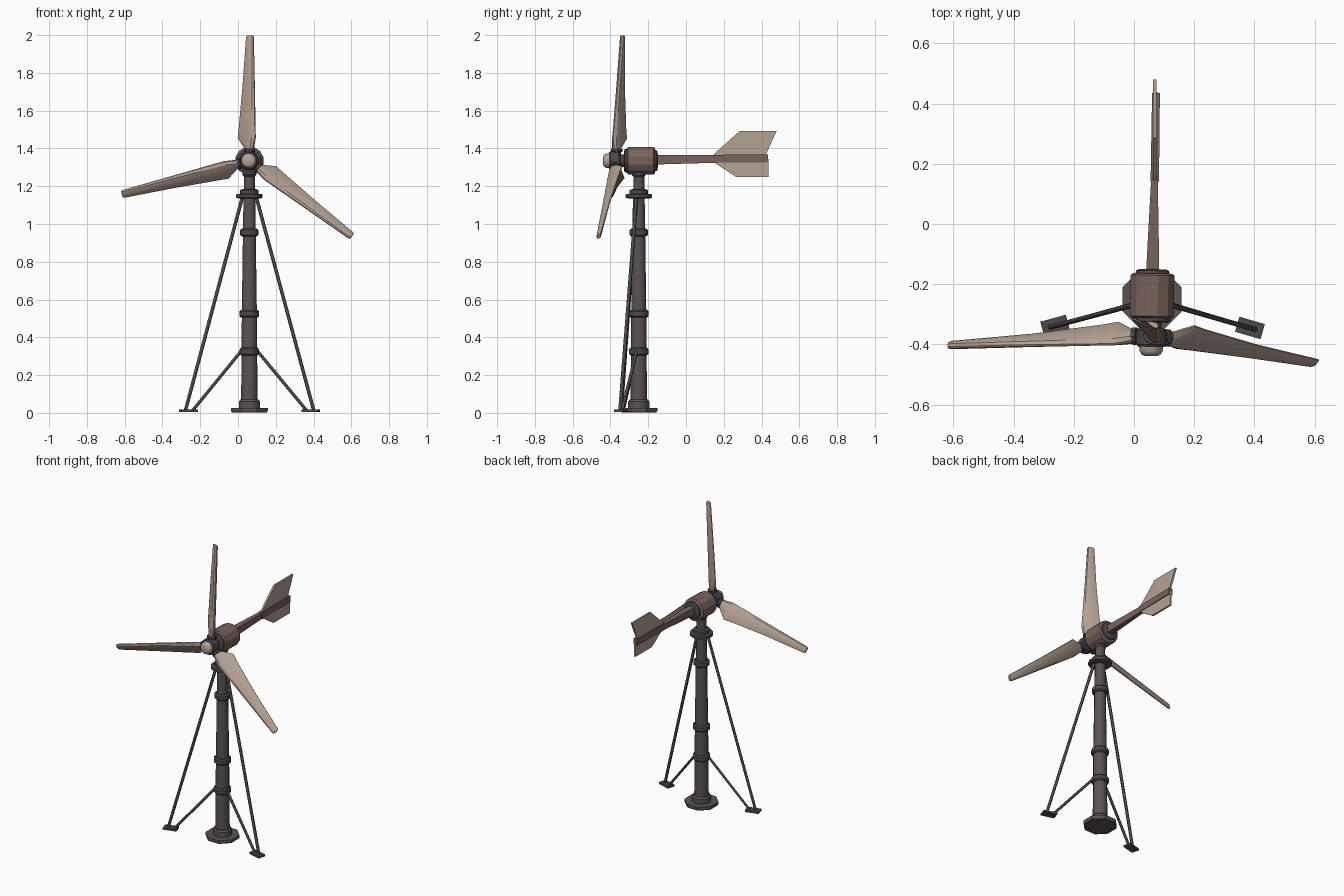
import bpy, bmesh, math
from mathutils import Vector

if "Cube" in bpy.data.objects:
    bpy.data.objects.remove(bpy.data.objects["Cube"])


def material(name, rgb):
    m = bpy.data.materials.new(name)
    m.diffuse_color = (*rgb, 1)
    m.use_nodes = True
    m.node_tree.nodes["Principled BSDF"].inputs["Base Color"].default_value = m.diffuse_color
    return m


STEEL = material("dark_steel", (0.105, 0.085, 0.087))
IRON = material("iron_fittings", (0.075, 0.064, 0.066))
RUST = material("rusty_brown", (0.19, 0.125, 0.108))
BEIGE = material("weathered_beige", (0.46, 0.36, 0.295))


def finish(name, bm, mat, smooth=None):
    bmesh.ops.recalc_face_normals(bm, faces=bm.faces)
    me = bpy.data.meshes.new(name)
    bm.to_mesh(me)
    bm.free()
    me.materials.append(mat)
    ob = bpy.data.objects.new(name, me)
    bpy.context.collection.objects.link(ob)
    if smooth:
        bpy.ops.object.select_all(action='DESELECT')
        ob.select_set(True)
        bpy.context.view_layer.objects.active = ob
        bpy.ops.object.shade_smooth_by_angle(angle=math.radians(smooth))
    return ob


def loft(name, rings, mat, smooth=None):
    """Skin a list of equal-length point rings and cap both ends."""
    bm = bmesh.new()
    vs = [[bm.verts.new(p) for p in r] for r in rings]
    n = len(vs[0])
    for a, b in zip(vs, vs[1:]):
        for i in range(n):
            bm.faces.new((a[i], a[(i + 1) % n], b[(i + 1) % n], b[i]))
    bm.faces.new(vs[0][::-1])
    bm.faces.new(vs[-1])
    return finish(name, bm, mat, smooth)


def lathe(name, profile, origin, axis, sides, mat, smooth=None):
    """Profile of (distance along axis, radius)."""
    q = Vector(axis).to_track_quat('Z', 'Y')
    o = Vector(origin)
    rings = []
    for d, r in profile:
        ring = []
        for i in range(sides):
            a = 2 * math.pi * (i + 0.5) / sides
            ring.append(o + q @ Vector((r * math.cos(a), r * math.sin(a), d)))
        rings.append(ring)
    return loft(name, rings, mat, smooth)


def rod(name, a, b, r, mat, sides=6):
    a, b = Vector(a), Vector(b)
    return lathe(name, [(0, r), ((b - a).length, r)], a, b - a, sides, mat, 65)


def plate(name, pts, x, thick, mat):
    """Flat plate in the y-z plane."""
    return loft(name, [[(x + s * thick / 2, y, z) for y, z in pts] for s in (-1, 1)], mat)


TX, TY = 0.06, -0.25
UP = (0, 0, 1)

# Tower: base flange, collar, tapered pipe, rings, top bearing
lathe("base_flange", [(0, 0.1), (0.008, 0.106), (0.024, 0.106)], (TX, TY, 0.003), UP, 8, STEEL)
lathe("base_collar", [(0.02, 0.058), (0.06, 0.058), (0.07, 0.05)], (TX, TY, 0), UP, 12, STEEL, 35)
lathe("tower_pipe", [(0.06, 0.045), (0.55, 0.041), (0.96, 0.035), (1.15, 0.032)],
      (TX, TY, 0), UP, 12, STEEL, 35)
for i, (z, r) in enumerate([(0.325, 0.054), (0.525, 0.054), (0.955, 0.05)]):
    lathe(f"tower_ring_{i + 1}",
          [(-0.02, r - 0.008), (-0.012, r), (0.012, r), (0.02, r - 0.008)],
          (TX, TY, z), UP, 12, IRON, 35)
lathe("top_flange", [(1.135, 0.06), (1.14, 0.072), (1.157, 0.072), (1.16, 0.05),
                     (1.18, 0.05), (1.185, 0.035)], (TX, TY, 0), UP, 12, IRON, 35)
lathe("swivel_neck", [(1.17, 0.03), (1.25, 0.03), (1.26, 0.038), (1.30, 0.038)],
      (TX, TY, 0), UP, 12, STEEL, 35)

# Two splayed support legs with braces and foot plates
for side, fx, fy in ((-1, -0.262, -0.338), (1, 0.385, -0.345)):
    nm = "left" if side < 0 else "right"
    foot = Vector((fx, fy, 0.012))
    out = Vector((fx - TX, fy - TY, 0)).normalized()
    rod(f"{nm}_leg", foot + out * 0.017, (TX + side * 0.036, TY - 0.012, 1.145), 0.0095, IRON)
    rod(f"{nm}_brace", foot - out * 0.022, (TX + side * 0.045, TY - 0.012, 0.325), 0.0085, IRON)
    w = Vector((-out.y, out.x, 0))
    sq = [foot + out * a * 0.044 + w * b * 0.026 for a, b in ((-1, -1), (1, -1), (1, 1), (-1, 1))]
    loft(f"{nm}_foot_plate", [[p + Vector((0, 0, h)) for p in sq] for h in (-0.006, 0.007)], IRON)

# Nacelle: body, end flanges, shaft (slightly yawed axis pointing to the tail)
AX = Vector((0.02, 1, 0))
C = Vector((TX, TY, 1.335))
lathe("nacelle_body", [(-0.062, 0.066), (-0.056, 0.075), (0.08, 0.075), (0.086, 0.066)],
      C, AX, 12, RUST, 25)
lathe("nacelle_front_flange", [(-0.077, 0.055), (-0.072, 0.064), (-0.055, 0.064)], C, AX, 12, IRON, 35)
lathe("nacelle_back_cap", [(0.08, 0.06), (0.095, 0.056), (0.1, 0.045)], C, AX, 12, IRON, 35)
lathe("main_shaft", [(-0.12, 0.035), (-0.07, 0.035)], C, AX, 12, IRON, 35)

# Hub and nose cone
lathe("hub", [(-0.158, 0.045), (-0.15, 0.052), (-0.104, 0.052), (-0.096, 0.044)], C, AX, 12, IRON, 35)
lathe("nose_cone", [(-0.188, 0.022), (-0.184, 0.032), (-0.172, 0.04), (-0.145, 0.042)],
      C, AX, 12, BEIGE, 40)

# Three twisted blades with dark root sockets
HUB = Vector((0.06, -0.37, 1.333))
STATIONS = [  # fraction, straight edge, swept edge, thickness, twist in degrees
    (0.085, -0.022, 0.022, 0.040, 40),
    (0.125, -0.031, 0.045, 0.038, 40),
    (0.185, -0.040, 0.078, 0.034, 39),
    (0.26, -0.038, 0.070, 0.032, 37),
    (0.60, -0.030, 0.043, 0.027, 31),
    (0.985, -0.022, 0.022, 0.024, 25),
    (1.0, -0.019, 0.019, 0.017, 25)]
SECTION = [(0, 0.12), (0.12, 0.42), (0.4, 0.5), (0.8, 0.28), (1, 0.08),
           (1, -0.08), (0.8, -0.28), (0.4, -0.5), (0.12, -0.42), (0, -0.12)]
FRONT = Vector((0, -1, 0))
for nm, tip in (("top", (0.063, -0.333, 1.997)), ("left", (-0.615, -0.40, 1.157)),
                ("right", (0.603, -0.460, 0.936))):
    span = Vector(tip) - HUB
    d = span.normalized()
    c = FRONT.cross(d).normalized()
    n = d.cross(c)
    rings = []
    for f, lo, hi, th, tw in STATIONS:
        t = math.radians(tw)
        chord = c * math.cos(t) - n * math.sin(t)
        nor = n * math.cos(t) + c * math.sin(t)
        rings.append([HUB + span * f + chord * (lo + (hi - lo) * u) + nor * th * v
                      for u, v in SECTION])
    loft(f"{nm}_blade", rings, BEIGE, 30)
    lathe(f"{nm}_blade_socket", [(0.02, 0.024), (0.05, 0.024), (0.052, 0.03), (0.066, 0.03)],
          HUB, d, 10, IRON, 35)

# Tail boom (tapered box), fin spine and two fin plates
def box_ring(x, y, z, w, h):
    return [(x + a * w / 2, y, z + b * h / 2) for a, b in ((-1, -1), (1, -1), (1, 1), (-1, 1))]


loft("tail_boom", [box_ring(0.062, -0.16, 1.34, 0.044, 0.05),
                   box_ring(0.068, 0.15, 1.344, 0.022, 0.04)], RUST)
loft("fin_spine", [box_ring(0.069, 0.14, 1.345, 0.028, 0.042),
                   box_ring(0.073, 0.435, 1.348, 0.026, 0.042)], RUST)
plate("upper_tail_fin", [(0.135, 1.35), (0.15, 1.372), (0.285, 1.493), (0.48, 1.493), (0.415, 1.35)],
      0.069, 0.012, BEIGE)
plate("lower_tail_fin", [(0.135, 1.345), (0.15, 1.325), (0.265, 1.25), (0.436, 1.25), (0.436, 1.345)],
      0.074, 0.012, BEIGE)
